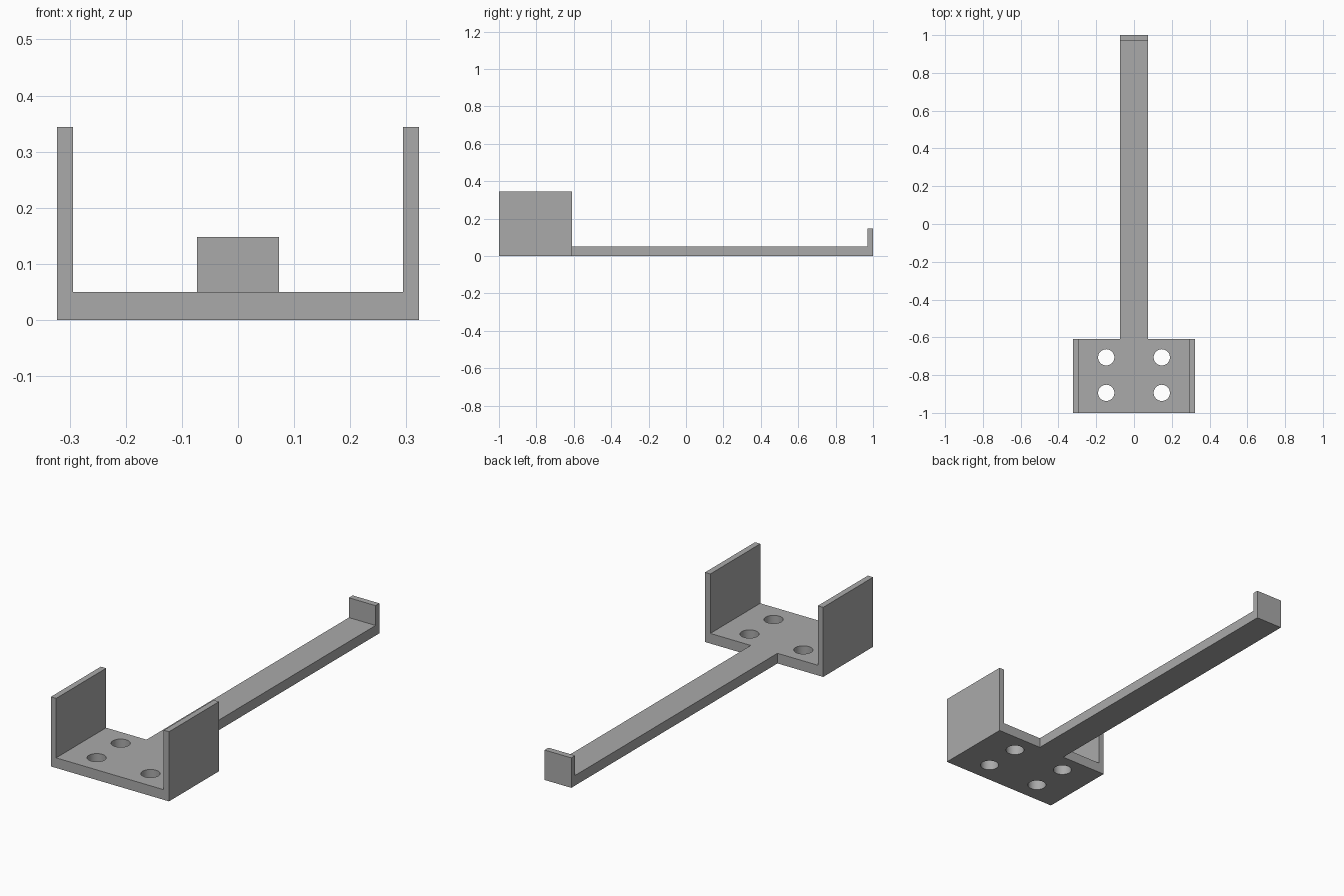
import bpy
import bmesh
from mathutils import Vector

cube = bpy.data.objects.get("Cube")
if cube:
    bpy.data.objects.remove(cube, do_unlink=True)

# Main dimensions
HALF_W, WALL, WALL_H = 0.323, 0.029, 0.344
BASE_T = 0.05
FRONT, BRACKET_BACK, BACK = -1.0, -0.61, 1.0
ARM_HALF, HOOK_T, HOOK_H = 0.073, 0.03, 0.148
HOLE_R, HOLE_X, HOLE_YS = 0.043, 0.147, (-0.894, -0.706)

grey = bpy.data.materials.new("plain grey")
grey.use_nodes = True
colour = (0.4, 0.4, 0.4, 1)
grey.diffuse_color = colour
grey.node_tree.nodes["Principled BSDF"].inputs["Base Color"].default_value = colour


def extrude_profile(name, points, direction):
    """Extrude a closed outline of 3D points along a direction."""
    bm = bmesh.new()
    face = bm.faces.new([bm.verts.new(p) for p in points])
    result = bmesh.ops.extrude_face_region(bm, geom=[face], use_keep_orig=True)
    moved = [v for v in result["geom"] if isinstance(v, bmesh.types.BMVert)]
    bmesh.ops.translate(bm, verts=moved, vec=Vector(direction))
    bmesh.ops.recalc_face_normals(bm, faces=bm.faces)
    mesh = bpy.data.meshes.new(name)
    bm.to_mesh(mesh)
    bm.free()
    mesh.materials.append(grey)
    obj = bpy.data.objects.new(name, mesh)
    bpy.context.collection.objects.link(obj)
    return obj


# U-shaped bracket: half outline mirrored across the centre
inner = HALF_W - WALL
half = [(HALF_W, 0), (HALF_W, WALL_H), (inner, WALL_H), (inner, BASE_T)]
outline = half + [(-x, z) for x, z in reversed(half)]
bracket = extrude_profile("bracket", [(x, FRONT, z) for x, z in outline],
                          (0, BRACKET_BACK - FRONT, 0))

# Long arm with an upturned end lip
lip = BACK - HOOK_T
side = [(BRACKET_BACK, 0), (BACK, 0), (BACK, HOOK_H), (lip, HOOK_H),
        (lip, BASE_T), (BRACKET_BACK, BASE_T)]
arm = extrude_profile("arm", [(-ARM_HALF, y, z) for y, z in side],
                      (2 * ARM_HALF, 0, 0))

# Four screw holes through the bracket floor
bm = bmesh.new()
for x in (-HOLE_X, HOLE_X):
    for y in HOLE_YS:
        ring = bmesh.ops.create_cone(bm, cap_ends=True, segments=48,
                                     radius1=HOLE_R, radius2=HOLE_R, depth=0.2)
        bmesh.ops.translate(bm, verts=ring["verts"], vec=(x, y, BASE_T / 2))
cutter_mesh = bpy.data.meshes.new("hole_cutter")
bm.to_mesh(cutter_mesh)
bm.free()
cutter_mesh.materials.append(grey)
cutter = bpy.data.objects.new("hole_cutter", cutter_mesh)
bpy.context.collection.objects.link(cutter)
cutter.hide_render = True

cut = bracket.modifiers.new("screw_holes", "BOOLEAN")
cut.operation = "DIFFERENCE"
cut.solver = "EXACT"
cut.object = cutter
bpy.ops.object.select_all(action="DESELECT")
bracket.select_set(True)
bpy.context.view_layer.objects.active = bracket
bpy.ops.object.modifier_apply(modifier=cut.name)
bpy.data.objects.remove(cutter, do_unlink=True)

# Round hole walls, crisp edges elsewhere
bpy.ops.object.shade_smooth_by_angle()
